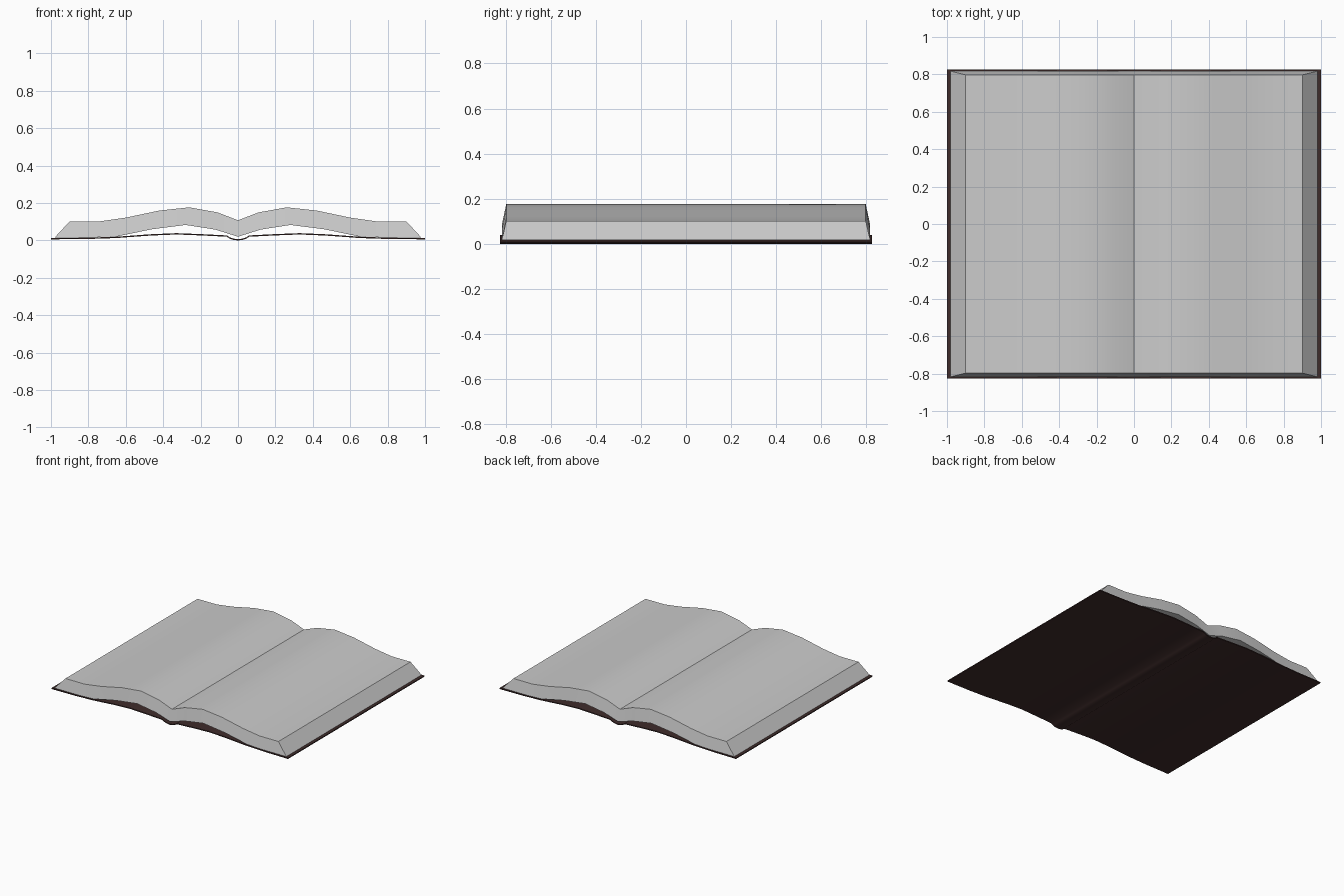
import bpy, bmesh

if "Cube" in bpy.data.objects:
    bpy.data.objects.remove(bpy.data.objects["Cube"])


def mirrored(half):
    """Full left-to-right profile from its right half (first point on x = 0)."""
    return [(-x, z) for x, z in reversed(half[1:])] + half


def slab(name, top, bottom, y_top, y_bottom, angle):
    """Solid between two matching profiles, run along y with sloping ends."""
    bm = bmesh.new()
    grid = {}
    for s in (-1, 1):
        grid[s, 1] = [bm.verts.new((x, s * y_top, z)) for x, z in top]
        grid[s, 0] = [bm.verts.new((x, s * y_bottom, z)) for x, z in bottom]
    ring = [grid[-1, 0], grid[1, 0], grid[1, 1], grid[-1, 1]]
    for k in range(4):
        a, b = ring[k], ring[(k + 1) % 4]
        for i in range(len(a) - 1):
            bm.faces.new((a[i], a[i + 1], b[i + 1], b[i]))
    for i in (0, -1):
        bm.faces.new([r[i] for r in ring])
    bmesh.ops.recalc_face_normals(bm, faces=bm.faces)
    me = bpy.data.meshes.new(name)
    bm.to_mesh(me)
    bm.free()
    ob = bpy.data.objects.new(name, me)
    bpy.context.collection.objects.link(ob)
    bpy.ops.object.select_all(action='DESELECT')
    ob.select_set(True)
    bpy.context.view_layer.objects.active = ob
    bpy.ops.object.shade_smooth_by_angle(angle=angle)
    return ob


# Page block: two bulging halves meeting in the gutter, sloping outer edges
page_top = [(0, 0.108), (0.11, 0.15), (0.26, 0.177), (0.42, 0.16),
            (0.60, 0.122), (0.74, 0.102), (0.90, 0.102)]
page_bottom = [(0, 0.020), (0.12, 0.058), (0.28, 0.083), (0.46, 0.06),
               (0.65, 0.021), (0.78, 0.016), (0.98, 0.016)]
slab("pages", mirrored(page_top), mirrored(page_bottom), 0.797, 0.817, 0.7)

# Cover: thin bent sheet with a rounded spine dip
cover_top = [(0, 0.007), (0.025, 0.010), (0.045, 0.017), (0.06, 0.027),
             (0.20, 0.034), (0.33, 0.039), (0.47, 0.033),
             (0.65, 0.020), (0.80, 0.015), (1.0, 0.013)]
cover_bottom = [(x, z - 0.007) for x, z in cover_top]
cover = slab("cover", mirrored(cover_top), mirrored(cover_bottom), 0.825, 0.825, 0.7)
mat = bpy.data.materials.new("dark_leather")
mat.diffuse_color = (0.05, 0.025, 0.024, 1)
mat.use_nodes = True
mat.node_tree.nodes["Principled BSDF"].inputs["Base Color"].default_value = mat.diffuse_color
cover.data.materials.append(mat)
